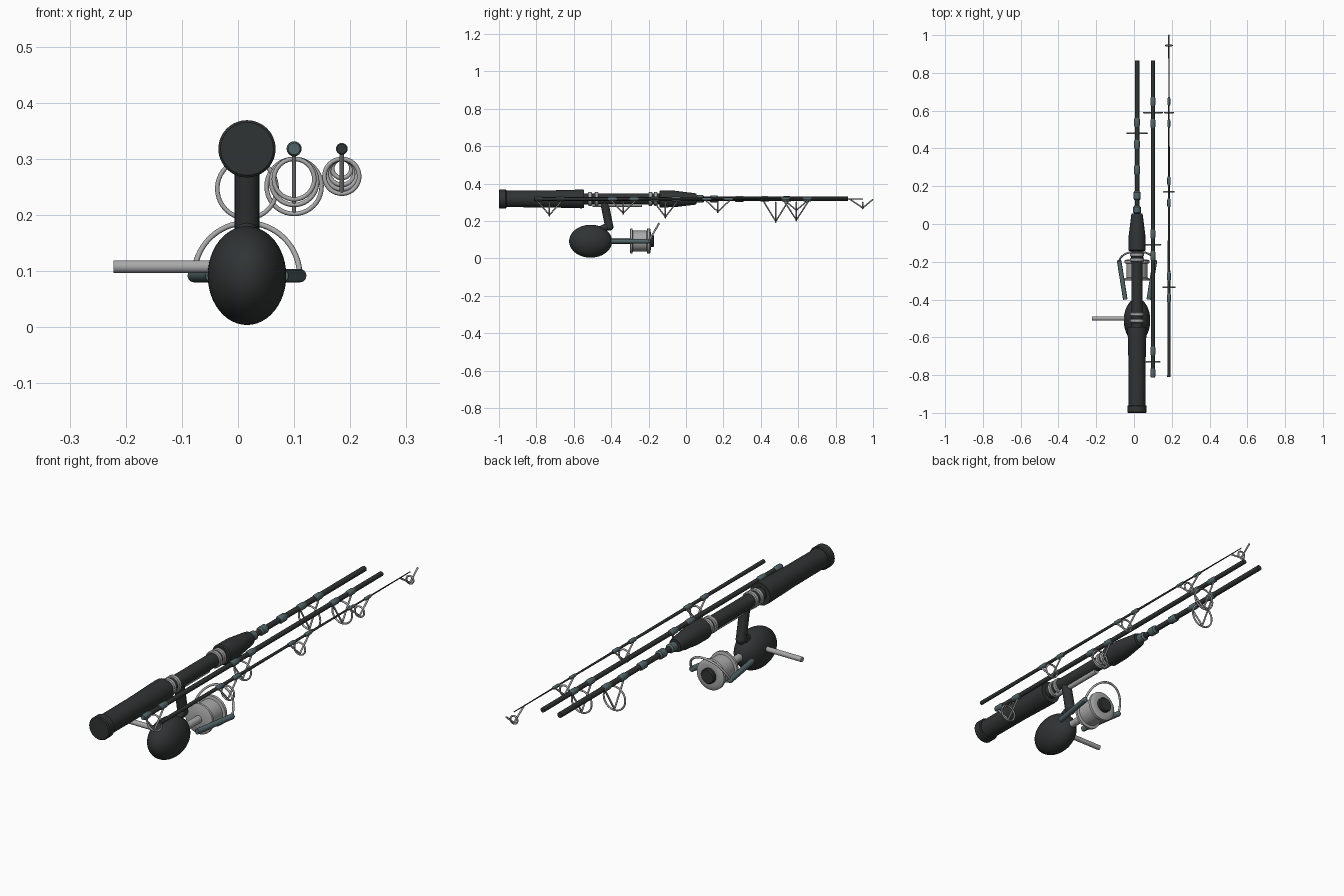
import bpy, bmesh, math
from mathutils import Vector, Matrix

if "Cube" in bpy.data.objects:
    bpy.data.objects.remove(bpy.data.objects["Cube"])


def material(name, r, g, b):
    m = bpy.data.materials.new(name)
    m.diffuse_color = (r, g, b, 1)
    m.use_nodes = True
    m.node_tree.nodes["Principled BSDF"].inputs["Base Color"].default_value = m.diffuse_color
    return m


DARK = material("dark", 0.03, 0.034, 0.034)
TEAL = material("blue_grey", 0.085, 0.13, 0.14)
SILVER = material("silver", 0.4, 0.4, 0.4)
X, Z = 0.016, 0.318      # main rod axis
RZ = 0.093               # reel axis height


def finish(bm, name, mat):
    bmesh.ops.recalc_face_normals(bm, faces=bm.faces)
    me = bpy.data.meshes.new(name)
    bm.to_mesh(me)
    bm.free()
    ob = bpy.data.objects.new(name, me)
    bpy.context.collection.objects.link(ob)
    me.materials.append(mat)
    bpy.ops.object.select_all(action='DESELECT')
    ob.select_set(True)
    bpy.context.view_layer.objects.active = ob
    bpy.ops.object.shade_smooth_by_angle(angle=math.radians(35))
    return ob


def lathe(name, mat, x, z, profile, n=32):
    """Turned part along y; profile is (y, radius) pairs, ends capped."""
    bm = bmesh.new()
    rings = [[bm.verts.new((x + r * math.cos(2 * math.pi * i / n), y, z + r * math.sin(2 * math.pi * i / n)))
              for i in range(n)] for y, r in profile]
    for a, b in zip(rings, rings[1:]):
        for i in range(n):
            j = (i + 1) % n
            bm.faces.new((a[i], a[j], b[j], b[i]))
    bm.faces.new(rings[0])
    bm.faces.new(rings[-1])
    return finish(bm, name, mat)


def rod_between(name, mat, a, b, r1, r2=None, n=12):
    a, b = Vector(a), Vector(b)
    d = b - a
    bm = bmesh.new()
    m = Matrix.Translation((a + b) / 2) @ d.to_track_quat('Z', 'Y').to_matrix().to_4x4()
    bmesh.ops.create_cone(bm, cap_ends=True, segments=n, radius1=r1, radius2=r2 or r1, depth=d.length, matrix=m)
    return finish(bm, name, mat)


def ball(name, mat, c, s, n=32):
    bm = bmesh.new()
    m = Matrix.Translation(c) @ Matrix.Diagonal((*s, 1))
    bmesh.ops.create_uvsphere(bm, u_segments=n, v_segments=n // 2, radius=1, matrix=m)
    return finish(bm, name, mat)


def wire(name, mat, pts, r, cyclic):
    cu = bpy.data.curves.new(name, 'CURVE')
    cu.dimensions = '3D'
    cu.bevel_depth = r
    cu.bevel_resolution = 2
    sp = cu.splines.new('POLY')
    sp.points.add(len(pts) - 1)
    for p, co in zip(sp.points, pts):
        p.co = (*co, 1)
    sp.use_cyclic_u = cyclic
    sp.use_smooth = True
    cu.use_fill_caps = True
    cu.materials.append(mat)
    ob = bpy.data.objects.new(name, cu)
    bpy.context.collection.objects.link(ob)
    return ob


# Grips, reel seat and rod sections
lathe("butt_cap", DARK, X, Z, [(-1, 0.047), (-0.996, 0.051), (-0.964, 0.051), (-0.96, 0.047)], 48)
lathe("butt_grip", DARK, X, Z, [(-0.965, 0.044), (-0.75, 0.045), (-0.56, 0.05), (-0.545, 0.049), (-0.545, 0.03)], 48)
lathe("reel_seat", DARK, X, Z, [(-0.55, 0.03), (-0.13, 0.03)], 48)
for i, y in enumerate((-0.513, -0.478, -0.19, -0.162)):
    lathe(f"seat_ring_{i}", SILVER, X, Z, [(y - .01, .033), (y - .007, .037), (y + .007, .037), (y + .01, .033)], 48)
lathe("fore_grip", DARK, X, Z, [(-0.143, 0.04), (-0.138, 0.045), (-0.06, 0.044), (0.045, 0.031), (0.055, 0.028)], 48)
lathe("lower_section", DARK, X, Z, [(0.04, 0.012), (0.865, 0.012)], 20)
for i, (y, h, r) in enumerate(((0.075, 0.022, 0.02), (0.15, 0.024, 0.019), (0.285, 0.024, 0.017))):
    lathe(f"winding_{i}", TEAL, X, Z, [(y - h, 0.013), (y - h * .7, r), (y + h * .7, r), (y + h, 0.013)], 24)
lathe("middle_section", DARK, 0.1, Z, [(-0.81, 0.0105), (0.865, 0.0105)], 20)
lathe("tip_section", DARK, 0.185, Z, [(-0.81, 0.009), (0.0, 0.006), (0.945, 0.002)], 16)

# Line guides: rod x, y, ring radius, rod radius there
guides = [(X, 0.48, .057, .012), (0.1, 0.59, .053, .0105), (0.1, -0.11, .045, .0105), (0.1, -0.73, .04, .0105),
          (0.185, -0.335, .035, .0075), (0.185, 0.17, .031, .006), (0.185, 0.59, .027, .004),
          (0.185, 0.945, .021, .0025)]
for k, (gx, gy, R, rr) in enumerate(guides):
    t = 0.004
    cz = 0.304 - R
    pts = [(gx + (R - t) * math.cos(2 * math.pi * i / 40), gy, cz + (R - t) * math.sin(2 * math.pi * i / 40))
           for i in range(40)]
    wire(f"guide_ring_{k}", SILVER, pts, t, True)
    for s in (-1, 1):
        end = 0.055 if k == 7 and s > 0 else 0.068
        low = cz - R + 2 * t
        rod_between(f"guide_leg_{k}", SILVER, (gx, gy + s * end, Z - rr * .7), (gx, gy, low), 0.0038)
        if k < 7:
            w, y = rr + 0.003, gy + s * 0.058
            lathe(f"guide_winding_{k}", TEAL, gx, Z,
                  [(y - .024, rr), (y - .016, w), (y + .016, w), (y + .024, rr)], 16)

# Reel body, stem and foot
ball("reel_body", DARK, (X, -0.51, 0.092), (0.07, 0.115, 0.088), 48)
rod_between("reel_stem", DARK, (X, -0.41, 0.165), (X, -0.437, 0.3), 0.022, n=24)
rod_between("stem_elbow", DARK, (X, -0.48, 0.14), (X, -0.408, 0.178), 0.02, n=24)
ball("stem_joint", DARK, (X, -0.41, 0.17), (0.022, 0.022, 0.022), 24)
rod_between("reel_foot", SILVER, (X, -0.5, 0.287), (X, -0.235, 0.287), 0.012, n=16)
rod_between("crank", SILVER, (-0.222, -0.5, 0.108), (X, -0.5, 0.108), 0.0112, n=24)

# Spool on its shaft
lathe("spool_shaft", SILVER, X, RZ, [(-0.42, 0.016), (-0.28, 0.016)], 24)
lathe("spool", SILVER, X, RZ, [(-0.3, .062), (-0.297, .067), (-0.287, .067), (-0.284, .055), (-0.21, .055),
                               (-0.207, .067), (-0.194, .067), (-0.19, .062), (-0.188, .045)], 48)
lathe("drag_knob", DARK, X, RZ, [(-0.19, 0.033), (-0.176, 0.033), (-0.171, 0.029)], 32)

# Rotor arms and the bail wire arching between them
for s in (-1, 1):
    a, b = (X + s * 0.062, -0.4, 0.092), (X + s * 0.094, -0.2, 0.092)
    rod_between("rotor_arm", TEAL, a, b, 0.012, n=20)
    ball("rotor_arm_end", TEAL, b, (0.012, 0.012, 0.012), 16)
arc = [(X + 0.094 * math.cos(math.pi * i / 32), -0.2 + 0.055 * math.sin(math.pi * i / 32),
        0.092 + 0.094 * math.sin(math.pi * i / 32)) for i in range(33)]
wire("bail_wire", SILVER, arc, 0.005, False)
